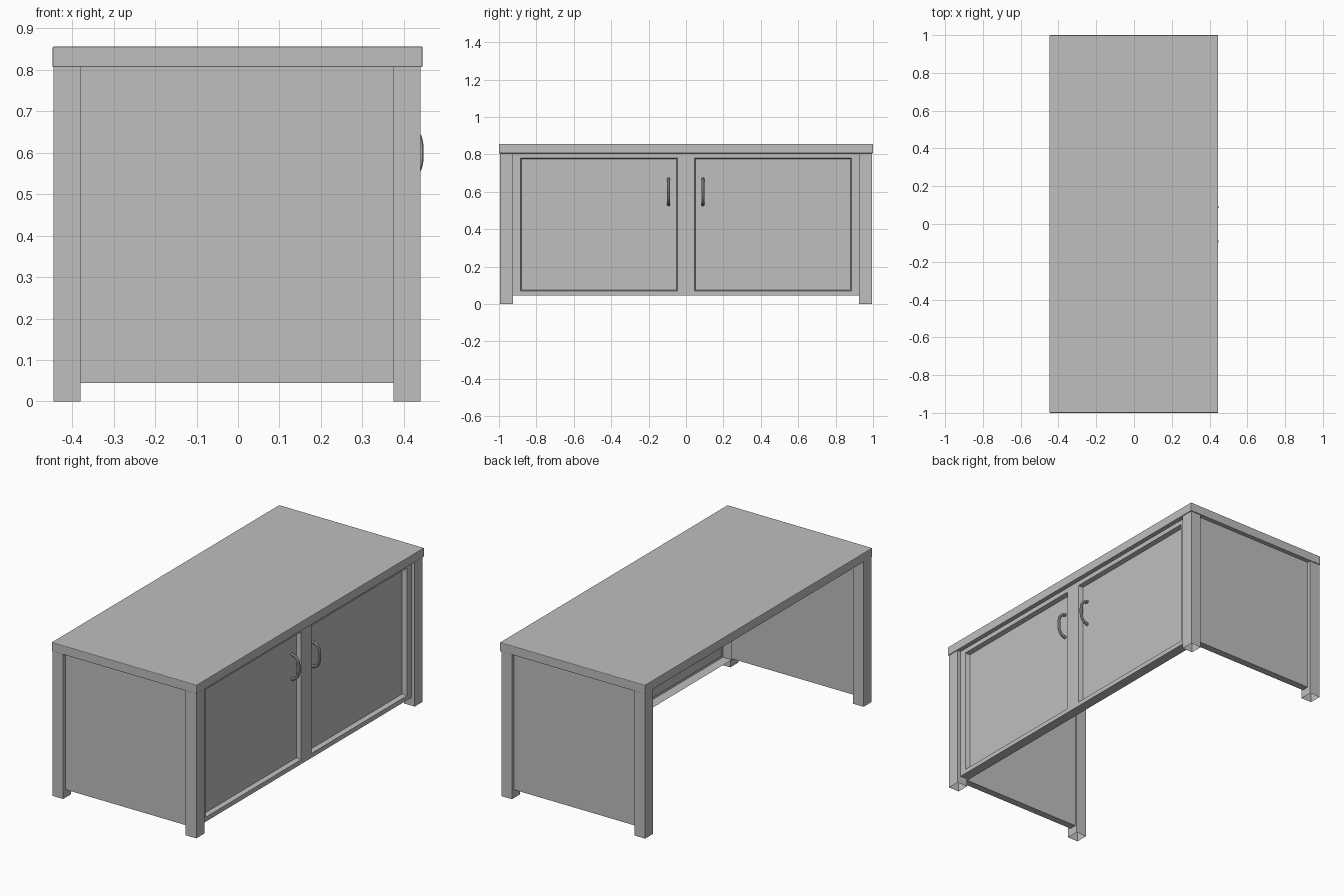
import bpy, bmesh
from mathutils import Vector

cube = bpy.data.objects.get("Cube")
if cube:
    bpy.data.objects.remove(cube, do_unlink=True)

grey = bpy.data.materials.new("plain grey")
grey.use_nodes = True
grey.diffuse_color = (0.52, 0.52, 0.52, 1)
grey.node_tree.nodes["Principled BSDF"].inputs["Base Color"].default_value = (0.52, 0.52, 0.52, 1)


def add_object(name, bm):
    mesh = bpy.data.meshes.new(name)
    bm.to_mesh(mesh)
    bm.free()
    mesh.materials.append(grey)
    obj = bpy.data.objects.new(name, mesh)
    bpy.context.collection.objects.link(obj)
    return obj


def box(name, low, high, open_bottom=False):
    low, high = Vector(low), Vector(high)
    bm = bmesh.new()
    bmesh.ops.create_cube(bm, size=1)
    for v in bm.verts:
        v.co = (low + high) / 2 + v.co * (high - low)
    if open_bottom:
        bm.normal_update()
        bottom = [f for f in bm.faces if f.normal.z < -0.5]
        bmesh.ops.delete(bm, geom=bottom, context='FACES_ONLY')
    return add_object(name, bm)


# Worktop with slightly eased edges
top = box("worktop", (-0.447, -1, 0.806), (0.445, 1, 0.856))
bevel = top.modifiers.new("eased edges", 'BEVEL')
bevel.width = 0.003
bevel.segments = 2

# Four hollow legs and two recessed end panels
for side, end in ((-1, "front"), (1, "back")):
    y0, y1 = sorted((side * 0.925, side * 0.995))
    for x0, x1, where in ((-0.445, -0.38, "right"), (0.375, 0.44, "left")):
        box(f"{end}_{where}_leg", (x0, y0, 0), (x1, y1, 0.806), open_bottom=True)
    y0, y1 = sorted((side * 0.935, side * 0.975))
    box(f"{end}_end_panel", (-0.38, y0, 0.045), (0.375, y1, 0.806))

# Door frame: flat sheet with two sunken panels, its rim folded inward
ys = (-0.925, -0.885, -0.045, 0.045, 0.885, 0.925)
zs = (0.045, 0.07, 0.78, 0.806)
bm = bmesh.new()
grid = [[bm.verts.new((0.42, y, z)) for z in zs] for y in ys]
doors = []
for i in range(len(ys) - 1):
    for j in range(len(zs) - 1):
        face = bm.faces.new((grid[i][j], grid[i + 1][j], grid[i + 1][j + 1], grid[i][j + 1]))
        if j == 1 and i in (1, 3):
            doors.append(face)
bm.normal_update()
rim = [e for e in bm.edges if e.is_boundary]
bmesh.ops.inset_individual(bm, faces=doors, thickness=0.008, depth=-0.025)
folded = bmesh.ops.extrude_edge_only(bm, edges=rim)["geom"]
bmesh.ops.translate(bm, vec=(-0.055, 0, 0), verts=[v for v in folded if isinstance(v, bmesh.types.BMVert)])
add_object("door_frame", bm)

# Bowed door handles
for y, name in ((-0.093, "front_door_handle"), (0.09, "back_door_handle")):
    curve = bpy.data.curves.new(name, 'CURVE')
    curve.dimensions = '3D'
    curve.bevel_depth = 0.008
    curve.bevel_resolution = 3
    curve.resolution_u = 6
    curve.use_fill_caps = True
    spline = curve.splines.new('BEZIER')
    path = ((0.393, 0.53), (0.425, 0.545), (0.44, 0.6), (0.425, 0.655), (0.393, 0.67))
    spline.bezier_points.add(len(path) - 1)
    for point, (x, z) in zip(spline.bezier_points, path):
        point.co = (x, y, z)
        point.handle_left_type = point.handle_right_type = 'AUTO'
    temp = bpy.data.objects.new(name + "_path", curve)
    bpy.context.collection.objects.link(temp)
    bpy.context.view_layer.update()
    bm = bmesh.new()
    bm.from_mesh(temp.to_mesh())
    temp.to_mesh_clear()
    bpy.data.objects.remove(temp, do_unlink=True)
    handle = add_object(name, bm)
    for obj in bpy.context.selected_objects:
        obj.select_set(False)
    handle.select_set(True)
    bpy.context.view_layer.objects.active = handle
    bpy.ops.object.shade_smooth_by_angle()
